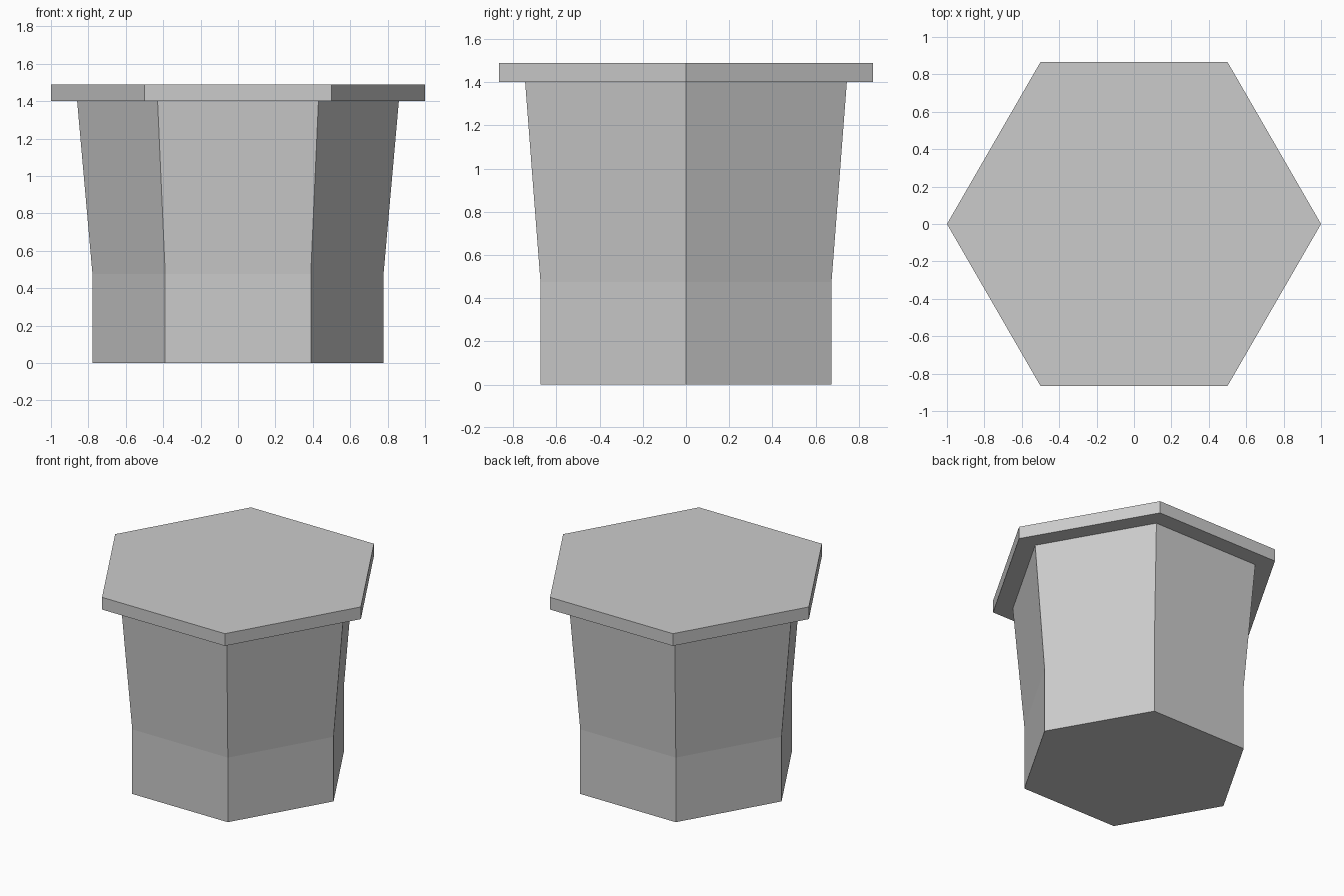
import bpy
import bmesh
from math import cos, sin, pi

SIDES = 6

default_cube = bpy.data.objects.get("Cube")
if default_cube:
    bpy.data.objects.remove(default_cube, do_unlink=True)

grey = bpy.data.materials.new("plain grey")
grey.use_nodes = True
colour = (0.6, 0.6, 0.6, 1)
grey.diffuse_color = colour
grey.node_tree.nodes["Principled BSDF"].inputs["Base Color"].default_value = colour


def hex_prism(name, profile):
    """Closed six-sided solid through (radius, height) rings."""
    bm = bmesh.new()
    rings = [[bm.verts.new((r * cos(2 * pi * i / SIDES), r * sin(2 * pi * i / SIDES), z))
              for i in range(SIDES)] for r, z in profile]
    for low, high in zip(rings, rings[1:]):
        for i in range(SIDES):
            j = (i + 1) % SIDES
            bm.faces.new((low[i], low[j], high[j], high[i]))
    bm.faces.new(rings[0][::-1])
    bm.faces.new(rings[-1])
    mesh = bpy.data.meshes.new(name)
    bm.to_mesh(mesh)
    bm.free()
    mesh.materials.append(grey)
    obj = bpy.data.objects.new(name, mesh)
    bpy.context.collection.objects.link(obj)
    return obj


# Straight foot flaring out towards the rim
hex_prism("body", [(0.778, 0), (0.778, 0.475), (0.86, 1.4)])

# Overhanging flat lid
hex_prism("lid", [(1, 1.4), (1, 1.49)])
